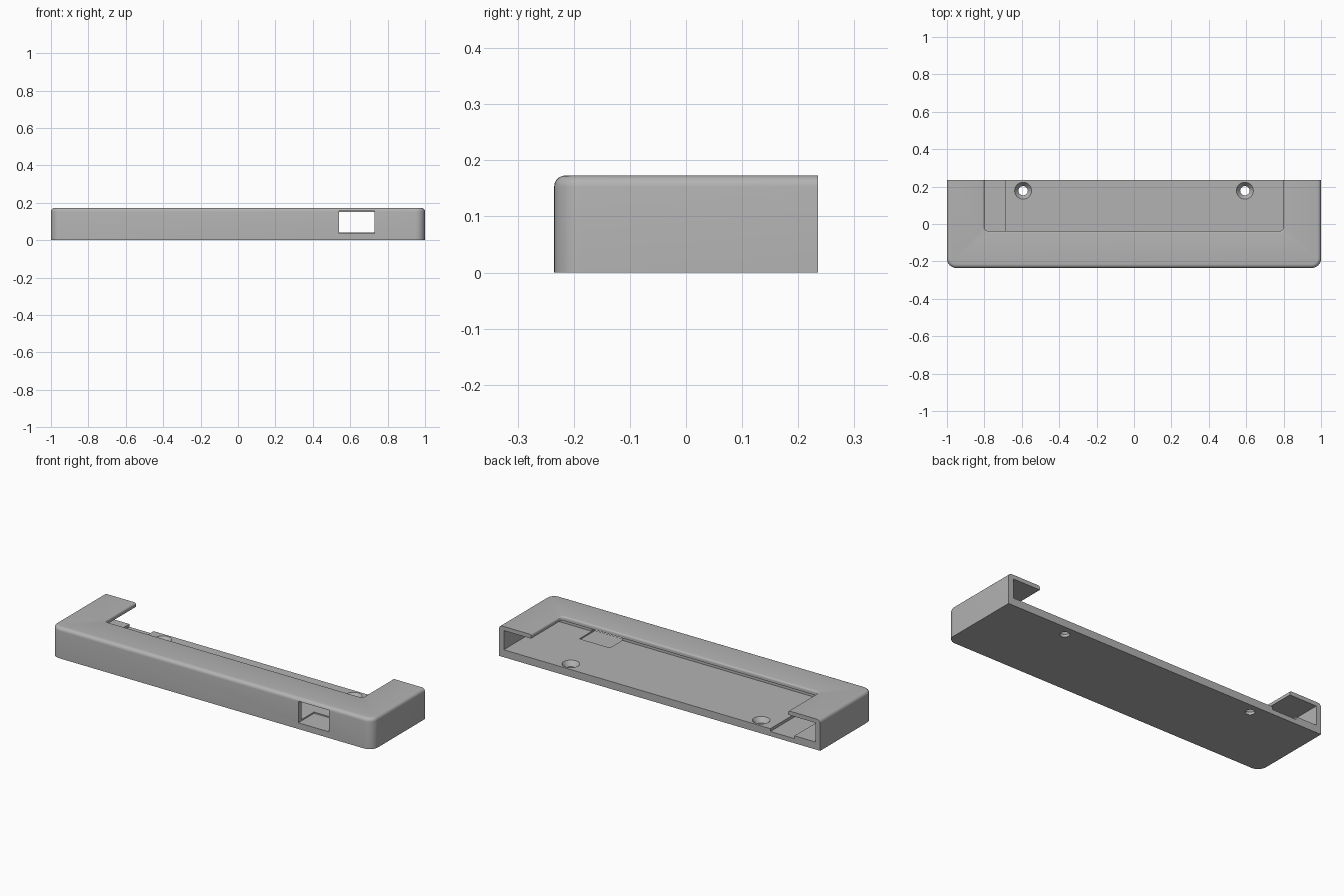
import bpy, bmesh, math
from mathutils import Matrix, Vector

if "Cube" in bpy.data.objects:
    bpy.data.objects.remove(bpy.data.objects["Cube"])

TOP, BACK = 0.173, 0.235
FLOOR, ROOF = 0.042, 0.15

grey = bpy.data.materials.new("plain grey")
grey.use_nodes = True
grey.diffuse_color = (0.45, 0.45, 0.45, 1)
grey.node_tree.nodes["Principled BSDF"].inputs["Base Color"].default_value = (0.45, 0.45, 0.45, 1)


def finish(bm, name):
    mesh = bpy.data.meshes.new(name)
    bmesh.ops.recalc_face_normals(bm, faces=bm.faces)
    bm.to_mesh(mesh)
    bm.free()
    mesh.materials.append(grey)
    obj = bpy.data.objects.new(name, mesh)
    bpy.context.collection.objects.link(obj)
    return obj


def bevel(bm, rule, radius, segments):
    edges = [e for e in bm.edges if rule(*[v.co for v in e.verts])]
    bmesh.ops.bevel(bm, geom=edges, offset=radius, segments=segments,
                    profile=0.5, affect='EDGES', clamp_overlap=True)


def front_upright(a, b):
    return abs(a.z - b.z) > 0.05 and max(a.y, b.y) < 0


def box(lo, hi, corner=0):
    bm = bmesh.new()
    lo, hi = Vector(lo), Vector(hi)
    bmesh.ops.create_cube(bm, size=1, matrix=Matrix.Translation((lo + hi) / 2)
                          @ Matrix.Diagonal((*(hi - lo), 1)))
    if corner:
        bevel(bm, front_upright, corner, 8)
    return bm


def cut(target, bm):
    cutter = finish(bm, "cutter")
    cutter.hide_render = True
    mod = target.modifiers.new("cut", 'BOOLEAN')
    mod.operation, mod.solver, mod.object = 'DIFFERENCE', 'EXACT', cutter
    bpy.context.view_layer.objects.active = target
    bpy.ops.object.modifier_apply(modifier=mod.name)
    bpy.data.objects.remove(cutter)


# Outer shell with rounded front corners and rounded top rim
bm = box((-1, -BACK, 0), (1, BACK, TOP), 0.05)
bevel(bm, lambda a, b: min(a.z, b.z) > TOP - 0.001 and min(a.y, b.y) < BACK - 0.001, 0.02, 5)
body = finish(bm, "bracket_body")

# Hollow inside, open to the back, and the opening in the roof
cut(body, box((-0.97, -0.205, FLOOR), (0.97, 0.3, ROOF)))
cut(body, box((-0.8, -0.037, 0.1), (0.8, 0.3, 0.3), 0.02))

# Soft upper edge around the roof opening
bm = bmesh.new()
bm.from_mesh(body.data)
bevel(bm, lambda a, b: all(p.z > TOP - 0.001 and abs(p.x) < 0.81 and p.y > -0.04 for p in (a, b)),
      0.01, 4)
bm.to_mesh(body.data)
bm.free()

# Shallow channel in the floor and window through the front wall
cut(body, box((-0.84, -0.204, 0.026), (-0.69, 0.3, 0.1)))
cut(body, box((0.54, -0.3, 0.035), (0.73, -0.095, 0.156)))

# Countersunk screw holes
for x in (-0.593, 0.593):
    for r_low, r_high, low, high in ((0.025, 0.025, -0.05, 0.1), (0.025, 0.046, 0.015, FLOOR + 0.001)):
        bm = bmesh.new()
        bmesh.ops.create_cone(bm, cap_ends=True, segments=32, radius1=r_low, radius2=r_high,
                              depth=high - low,
                              matrix=Matrix.Translation((x, 0.178, (low + high) / 2)))
        cut(body, bm)

# Smooth rounded parts, crisp corners
bpy.ops.object.select_all(action='DESELECT')
body.select_set(True)
bpy.context.view_layer.objects.active = body
bpy.ops.object.shade_smooth_by_angle(angle=math.radians(30))
